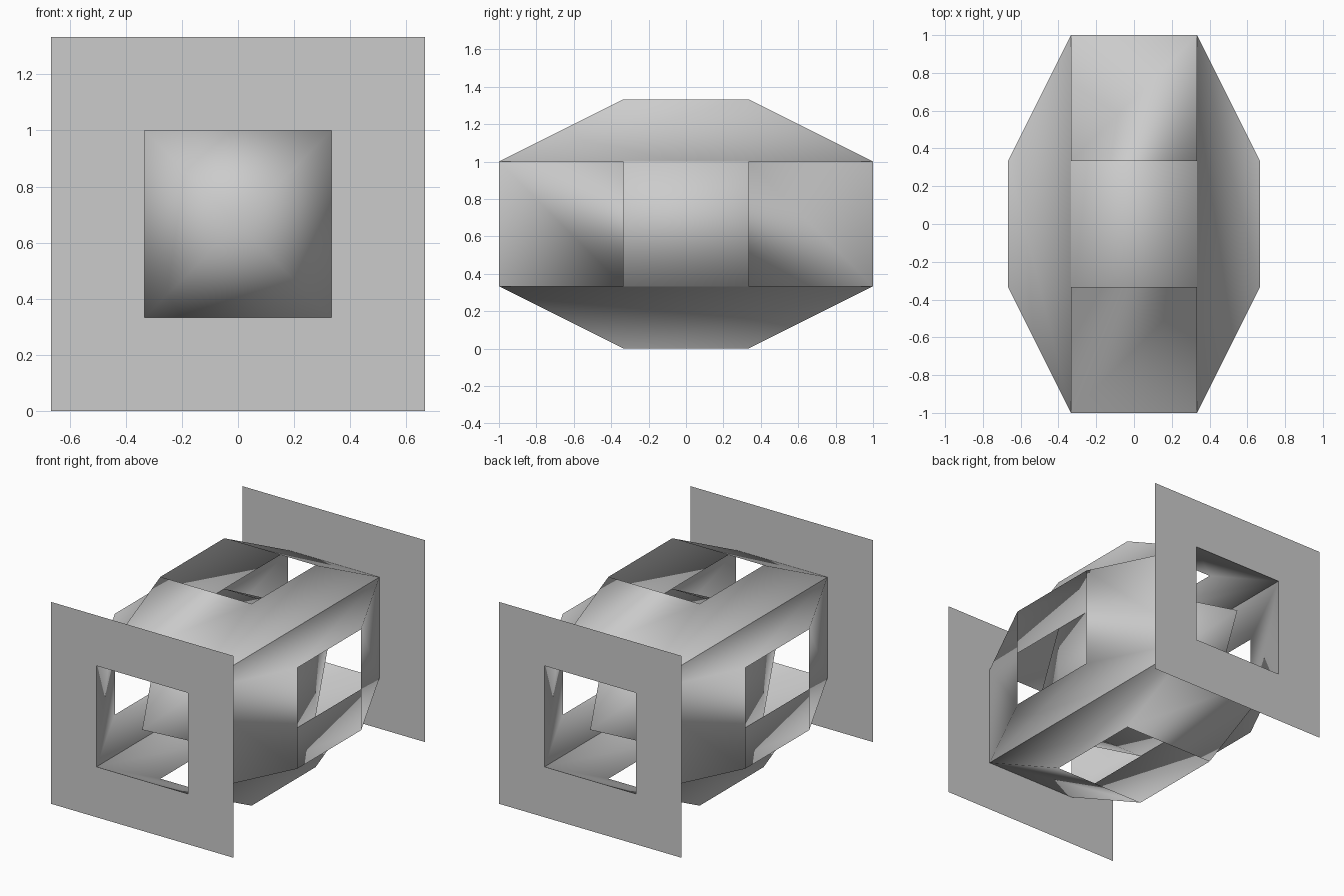
import bpy, bmesh
from mathutils import Vector

if "Cube" in bpy.data.objects:
    bpy.data.objects.remove(bpy.data.objects["Cube"])

A, B, L = 1 / 3, 2 / 3, 1.0      # core half width, outer half width, half length
CENTRE = Vector((0, 0, B))


def make(name, verts, faces, smooth):
    bm = bmesh.new()
    vs = [bm.verts.new(Vector(v) + CENTRE) for v in verts]
    for f in faces:
        bm.faces.new([vs[i] for i in f])
    mesh = bpy.data.meshes.new(name)
    bm.to_mesh(mesh)
    bm.free()
    for p in mesh.polygons:
        p.use_smooth = smooth
    ob = bpy.data.objects.new(name, mesh)
    bpy.context.collection.objects.link(ob)
    return ob


def square(a, b):
    return [(-a, -b), (a, -b), (a, b), (-a, b)]


def ring(flip=False):
    # four quads joining corners 0-3 to corners 4-7
    quads = [(i, (i + 1) % 4, (i + 1) % 4 + 4, i + 4) for i in range(4)]
    return [q[::-1] for q in quads] if flip else quads


# flat end frames with a square window
for name, y in (("front_frame", -L), ("back_frame", L)):
    verts = [(x, y, z) for x, z in square(B, B) + square(A, A)]
    make(name, verts, ring(y > 0), False)

# open tapered hoods on the four long sides
hood = [(x, y, A) for x, y in square(A, L)] + [(x, y, B) for x, y in square(A, A)]
for name, turn in (("top_hood", lambda x, y, z: (x, y, z)),
                   ("right_hood", lambda x, y, z: (z, y, -x)),
                   ("bottom_hood", lambda x, y, z: (-x, y, -z)),
                   ("left_hood", lambda x, y, z: (-z, y, x))):
    make(name, [turn(*v) for v in hood], ring(), True)

# inner core: square bar with a pyramid point at each end
core = [(x, y, z) for y in (-A, A) for x, z in square(A, A)]
core += [(0, -L, 0), (0, L, 0)]
faces = ring()
faces += [(i, 8, (i + 1) % 4) for i in range(4)]
faces += [(i + 4, (i + 1) % 4 + 4, 9) for i in range(4)]
core_ob = make("inner_core", core, faces, True)
bm = bmesh.new()
bm.from_mesh(core_ob.data)
bmesh.ops.recalc_face_normals(bm, faces=bm.faces)
bm.to_mesh(core_ob.data)
bm.free()
